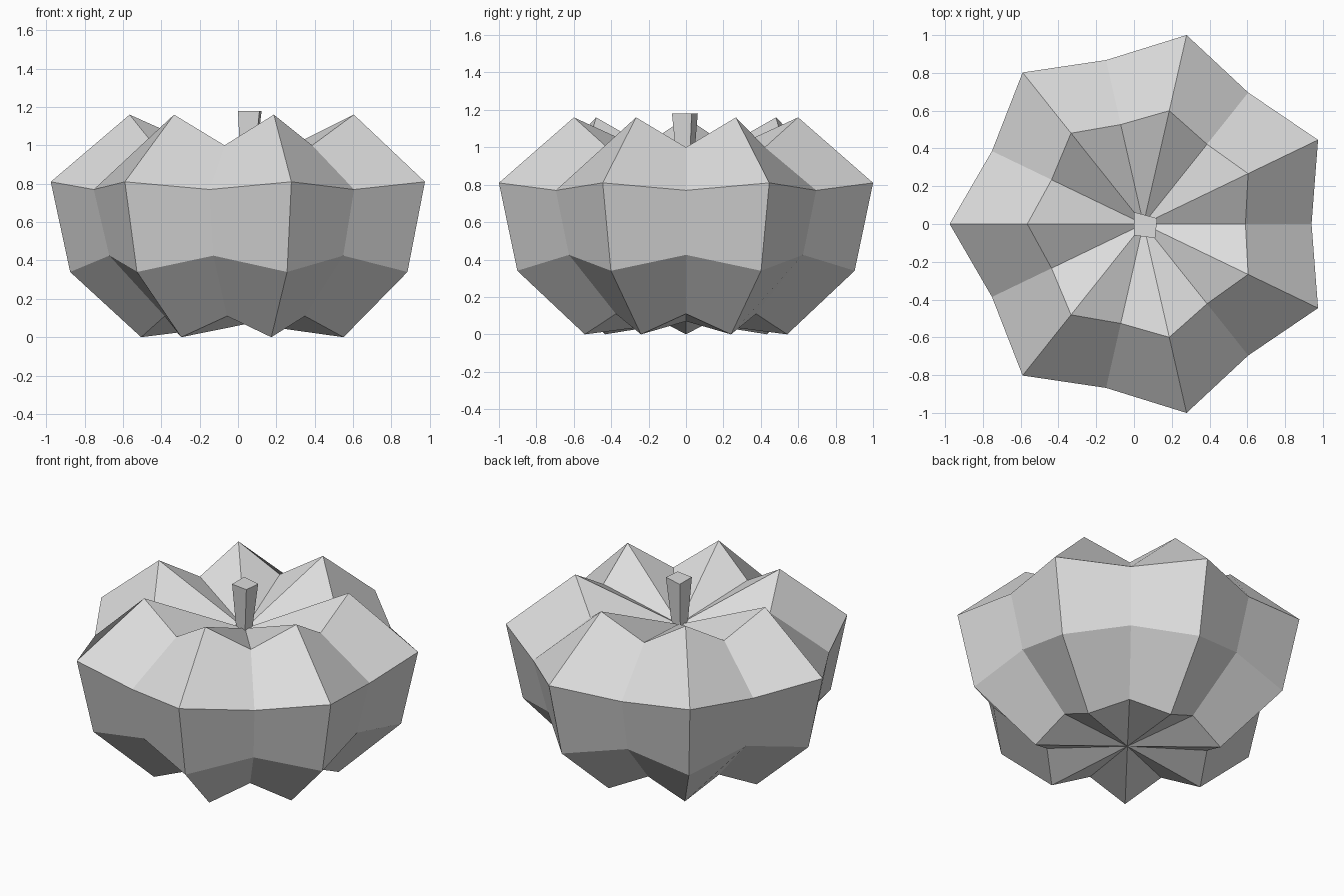
import bpy
import bmesh
from math import cos, sin, pi

cube = bpy.data.objects.get("Cube")
if cube:
    bpy.data.objects.remove(cube, do_unlink=True)

RIBS = 7
CENTRE_X = 0.05


def make_material(name, rgb):
    mat = bpy.data.materials.new(name)
    mat.use_nodes = True
    colour = (*rgb, 1.0)
    mat.diffuse_color = colour
    mat.node_tree.nodes["Principled BSDF"].inputs["Base Color"].default_value = colour
    return mat


def finish(bm, name, mat):
    bmesh.ops.recalc_face_normals(bm, faces=bm.faces)
    mesh = bpy.data.meshes.new(name)
    bm.to_mesh(mesh)
    bm.free()
    mesh.materials.append(mat)
    obj = bpy.data.objects.new(name, mesh)
    bpy.context.collection.objects.link(obj)
    return obj


def bridge(bm, lower, upper):
    n = len(lower)
    for i in range(n):
        j = (i + 1) % n
        bm.faces.new((lower[i], lower[j], upper[j], upper[i]))


def fan(bm, ring, pole):
    for i, v in enumerate(ring):
        bm.faces.new((v, ring[(i + 1) % len(ring)], pole))


grey = make_material("light grey", (0.72, 0.72, 0.72))

# Ribbed gourd body: each ring alternates ridge and valley (radius, height)
rings = [
    ((0.555, 0.0), (0.48, 0.11)),
    ((0.925, 0.34), (0.80, 0.425)),
    ((1.026, 0.81), (0.89, 0.77)),
    ((0.615, 1.16), (0.54, 1.0)),
]
bm = bmesh.new()
loops = []
for ring in rings:
    loop = []
    for i in range(2 * RIBS):
        r, z = ring[i % 2]
        a = pi + i * pi / RIBS
        loop.append(bm.verts.new((CENTRE_X + r * cos(a), r * sin(a), z)))
    loops.append(loop)
for lower, upper in zip(loops, loops[1:]):
    bridge(bm, lower, upper)

# Sunken poles under and over the body
fan(bm, loops[0], bm.verts.new((CENTRE_X, 0, 0.07)))
fan(bm, loops[-1], bm.verts.new((CENTRE_X, 0, 0.885)))
finish(bm, "gourd_body", grey)

# Four-sided stem, flaring toward the top
corners = [(0.0, -0.06), (0.112, -0.075), (0.123, 0.03), (0.0, 0.063)]
bm = bmesh.new()
top = [bm.verts.new((x, y, 1.18)) for x, y in corners]
base = [bm.verts.new((CENTRE_X + 0.6 * (x - 0.06), 0.6 * y, 0.875)) for x, y in corners]
bridge(bm, base, top)
bm.faces.new(top)
bm.faces.new(base)
finish(bm, "stem", grey)
